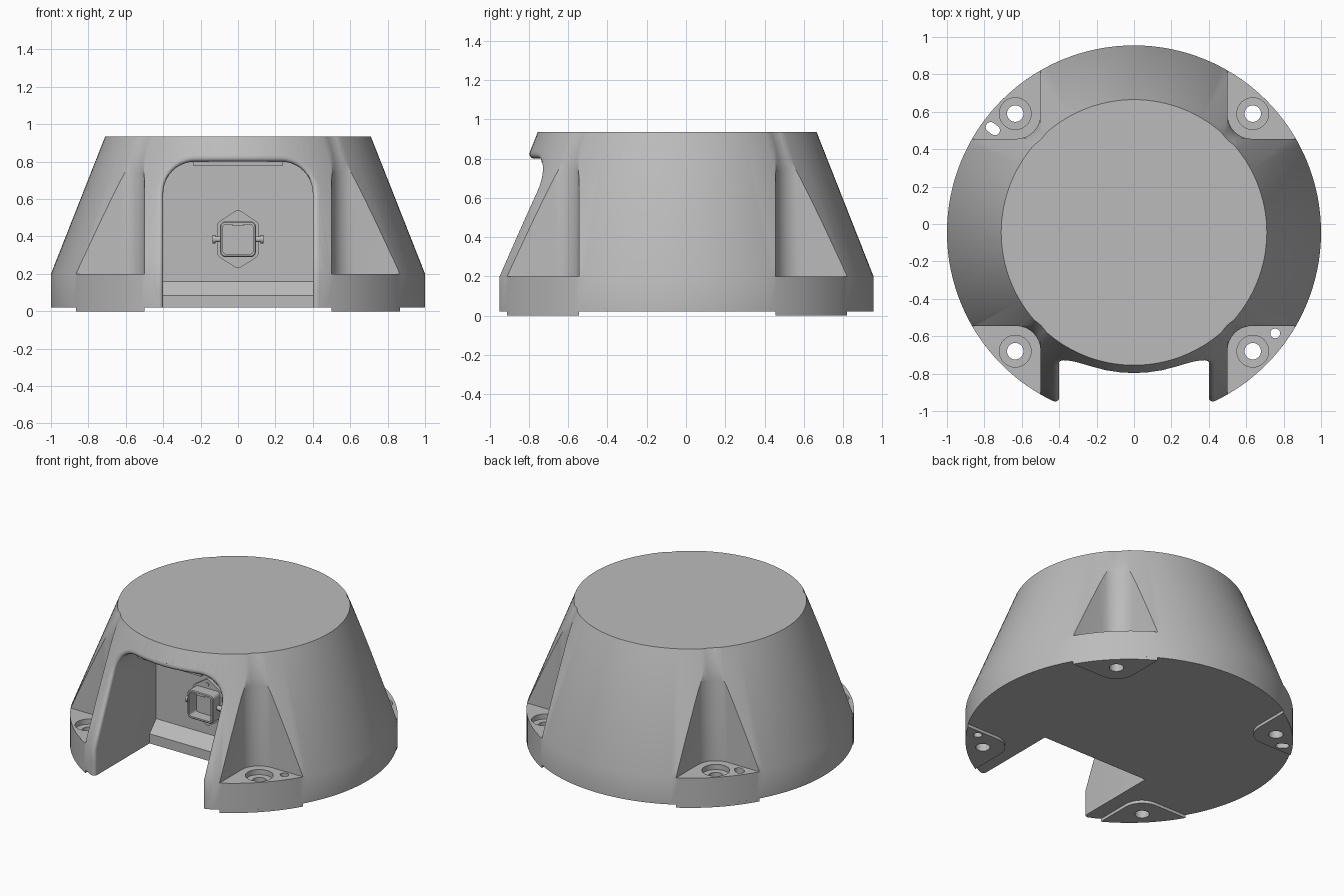
import bpy, bmesh
from math import sin, cos, pi, sqrt, radians

if "Cube" in bpy.data.objects:
    bpy.data.objects.remove(bpy.data.objects["Cube"])

CENTRE_Y = -0.045            # axis of the round body
BASE, RIM, TOP = 0.02, 0.2, 0.935
R_TOP = 0.71

grey = bpy.data.materials.new("plain grey")
grey.use_nodes = True
GREY = (0.5, 0.5, 0.5, 1)
grey.diffuse_color = GREY
grey.node_tree.nodes["Principled BSDF"].inputs["Base Color"].default_value = GREY


def loft(name, rings):
    """Skin equal-length rings of points (relative to the body axis) and cap both ends."""
    bm = bmesh.new()
    loops = [[bm.verts.new((x, y + CENTRE_Y, z)) for x, y, z in ring] for ring in rings]
    n = len(loops[0])
    for a, b in zip(loops, loops[1:]):
        for i in range(n):
            j = (i + 1) % n
            bm.faces.new((a[i], a[j], b[j], b[i]))
    bm.faces.new(loops[0])
    bm.faces.new(loops[-1])
    bmesh.ops.recalc_face_normals(bm, faces=bm.faces)
    mesh = bpy.data.meshes.new(name)
    bm.to_mesh(mesh)
    bm.free()
    mesh.materials.append(grey)
    ob = bpy.data.objects.new(name, mesh)
    bpy.context.collection.objects.link(ob)
    return ob


def circle(r, cx=0, cy=0, n=32):
    return [(cx + r * cos(2 * pi * i / n), cy + r * sin(2 * pi * i / n)) for i in range(n)]


def upright(name, outline, z0, z1):
    return loft(name, [[(x, y, z) for x, y in outline] for z in (z0, z1)])


def facing(outline, y):
    return [(x, y, z) for x, z in outline]


def arc(cx, cy, r, a0, a1, n=8):
    return [(cx + r * cos(radians(a0 + (a1 - a0) * i / n)),
             cy + r * sin(radians(a0 + (a1 - a0) * i / n))) for i in range(n + 1)]


def cut(target, cutter):
    bpy.context.view_layer.objects.active = target
    mod = target.modifiers.new("cut", 'BOOLEAN')
    mod.operation = 'DIFFERENCE'
    mod.solver = 'EXACT'
    mod.object = cutter
    bpy.ops.object.modifier_apply(modifier=mod.name)


def drop(ob):
    bpy.data.objects.remove(ob)


# Round body: short cylinder with a tapered upper part
body = loft("body", [[(x, y, z) for x, y in circle(r, n=128)]
                     for r, z in ((1, BASE), (1, RIM), (R_TOP, TOP))])

# Corner pockets, flaring where they run out near the top, with foot pads beneath
INNER, FILLET = 0.5, 0.13
pads = []


def pocket(o):
    c = INNER + FILLET
    return [(1.3, INNER - o)] + arc(c, c, FILLET + o, 270, 180) + [(INNER - o, 1.3), (1.3, 1.3)]


flare = ((RIM, 0), (0.74, 0), (0.8, 0.01), (0.87, 0.03), (0.94, 0.06), (1.0, 0.09))
for sx in (1, -1):
    for sy in (1, -1):
        cutter = loft("pocket_cutter", [[(sx * x, sy * y, z) for x, y in pocket(o)]
                                        for z, o in flare])
        cut(body, cutter)
        drop(cutter)
        foot = arc(INNER + FILLET, INNER + FILLET, FILLET, 270, 180) + arc(0, 0, 1, 60, 30, 12)
        side = ("front_" if sy < 0 else "back_") + ("left" if sx > 0 else "right")
        pad = upright(side + "_foot_pad", [(sx * x, sy * y) for x, y in foot], 0, BASE)
        pads.append(pad)

        # Bolt hole with a shallow counterbore
        hx, hy = sx * 0.635, sy * 0.635
        bore = upright("counterbore_cutter", circle(0.085, hx, hy), 0.165, 0.3)
        hole = upright("bolt_cutter", circle(0.044, hx, hy), -0.1, 0.4)
        cut(body, bore)
        cut(body, hole)
        cut(pad, hole)
        drop(bore)
        drop(hole)

# Locating hole and slot on opposite corners
dowel = upright("dowel_cutter", circle(0.026, 0.755, -0.54), -0.1, 0.4)
slot_line = arc(0.014, 0, 0.027, -90, 90) + arc(-0.014, 0, 0.027, 90, 270)
slot = upright("slot_cutter", [(-0.755 + 0.8 * u + 0.6 * v, 0.555 - 0.6 * u + 0.8 * v)
                               for u, v in slot_line], -0.1, 0.4)
for cutter in (dowel, slot):
    for part in [body] + pads:
        cut(part, cutter)
    drop(cutter)

# Front opening: arched recess with a rounded outer edge
HALF, ARCH_TOP, ARCH_R, EDGE = 0.4, 0.8, 0.17, 0.035
WALL = -0.255


def surface_y(x, z):
    r = 1 if z <= RIM else 1 + (R_TOP - 1) * (z - RIM) / (TOP - RIM)
    return -sqrt(r * r - x * x)


def arch(o):
    cx, cz = HALF - ARCH_R, ARCH_TOP - ARCH_R
    right = [(HALF + o, z) for z in (-0.05, 0.1, RIM, 0.3, 0.4, 0.5)]
    right += arc(cx, cz, ARCH_R + o, 0, 90, 10) + [(0.15, ARCH_TOP + o), (0.07, ARCH_TOP + o)]
    return right + [(0, ARCH_TOP + o)] + [(-x, z) for x, z in reversed(right)]


rings = [facing(arch(0), WALL)]
steps = [(EDGE - EDGE * sin(t * pi / 12), EDGE - EDGE * cos(t * pi / 12)) for t in range(7)]
for depth, o in steps + [(-0.02, EDGE + 0.01)]:
    rings.append([(x, surface_y(x, z) + depth, z) for x, z in arch(o)])
rings.append(facing(arch(EDGE + 0.01), -1.3))
opening = loft("opening_cutter", rings)
cut(body, opening)
drop(opening)

# Sloped ledge at the foot of the recess wall and a bar under its roof
ledge_side = [(WALL + 0.01, BASE), (WALL - 0.07, BASE), (WALL - 0.07, 0.085),
              (WALL, 0.16), (WALL + 0.01, 0.16)]
ledge = loft("recess_ledge", [[(x, y, z) for y, z in ledge_side] for x in (-HALF, HALF)])
bar = upright("roof_bar", [(-0.24, -0.69), (0.24, -0.69), (0.24, -0.66), (-0.24, -0.66)],
              0.78, 0.805)

# Connector on the recess wall: flange, open rounded box, side pins, screws and key
MID = 0.385


def rounded_square(h, r):
    k = h - r
    pts = []
    for i, (sx, sz) in enumerate(((1, 1), (-1, 1), (-1, -1), (1, -1))):
        pts += arc(sx * k, MID + sz * k, r, 90 * i, 90 * i + 90, 5)
    return pts


half = arc(0.085, 0.075, 0.025, 0, 55, 3) + arc(0, 0.125, 0.03, 55, 125, 5)
half += arc(-0.085, 0.075, 0.025, 125, 180, 3)
plate = [(x, MID + z) for x, z in half] + [(-x, MID - z) for x, z in half]
flange = loft("connector_flange", [facing(plate, WALL), facing(plate, WALL - 0.025)])
FRONT = WALL - 0.1
box = loft("connector_box", [facing(rounded_square(h, r), y) for h, r, y in (
    (0.095, 0.025, WALL), (0.095, 0.025, FRONT), (0.09, 0.022, FRONT - 0.005),
    (0.08, 0.018, FRONT - 0.005), (0.08, 0.018, WALL - 0.03))])
key = upright("connector_key", [(-0.03, FRONT), (0.03, FRONT), (0.03, WALL - 0.03),
                                (-0.03, WALL - 0.03)], MID + 0.07, MID + 0.085)
details = [flange, box, key, ledge, bar]
for s, word in ((1, "left"), (-1, "right")):
    pin = loft(word + "_connector_pin", [[(s * x, WALL - 0.05 + u, MID + v)
               for u, v in circle(r, n=16)] for x, r in ((0.09, 0.016), (0.12, 0.016),
                                                         (0.12, 0.022), (0.135, 0.022))])
    screw_line = circle(0.013, 0, MID + s * 0.122, 16)
    screw = loft(("upper" if s > 0 else "lower") + "_connector_screw",
                 [facing(screw_line, WALL - 0.01), facing(screw_line, WALL - 0.03)])
    details += [pin, screw]

# Smooth shading with crisp edges
bpy.ops.object.select_all(action='DESELECT')
for ob in [body] + pads + details:
    ob.select_set(True)
bpy.context.view_layer.objects.active = body
bpy.ops.object.shade_smooth_by_angle(angle=radians(28))
